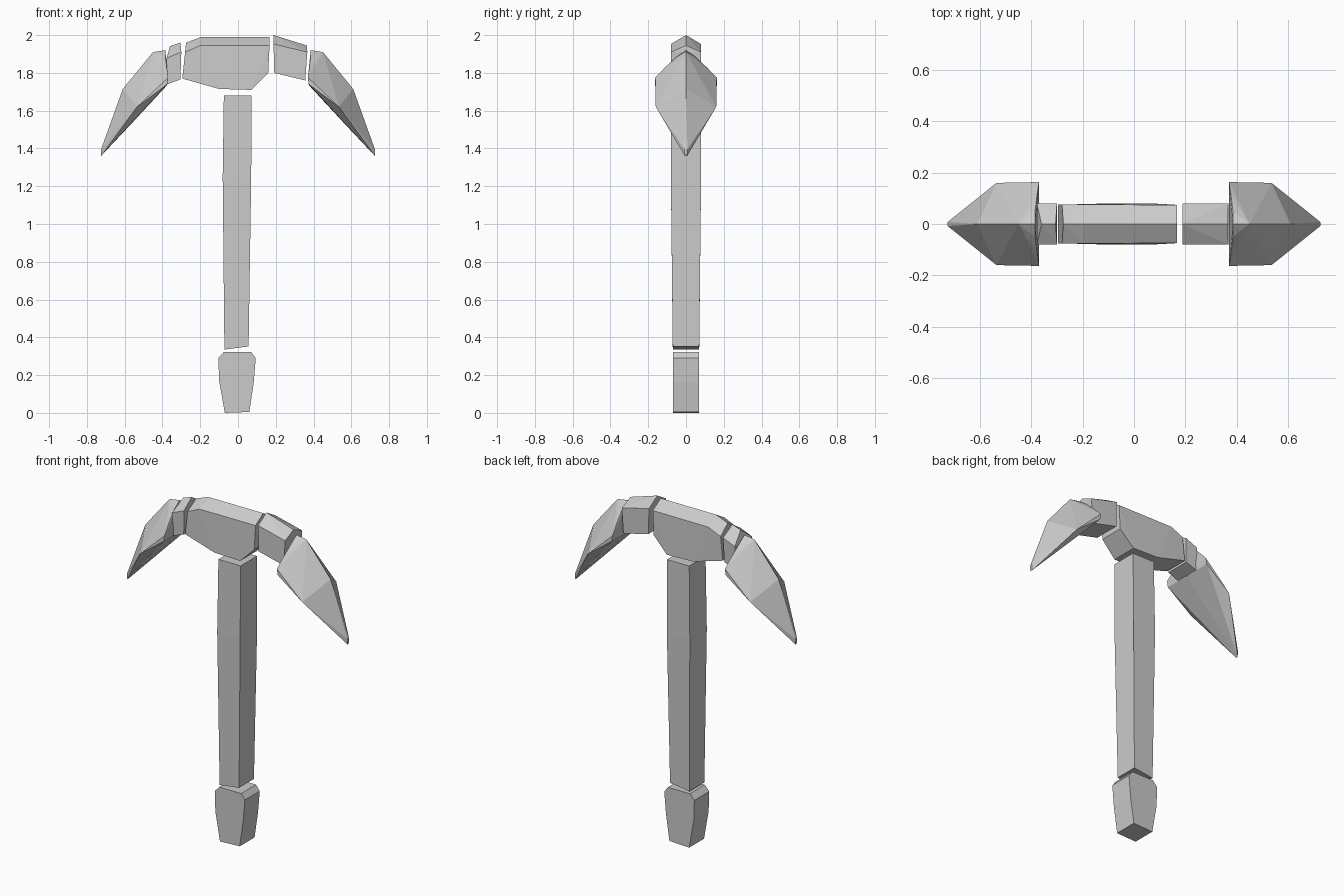
import bpy, bmesh, math


def solid(name, points, sx=1):
    """Convex faceted part from (x, half_width, z) points, mirrored over y; sx=-1 flips it in x."""
    bm = bmesh.new()
    for x, w, z in points:
        for y in ((w, -w) if w else (0,)):
            bm.verts.new((sx * x, y, z))
    res = bmesh.ops.convex_hull(bm, input=bm.verts)
    loose = {g for g in res["geom_interior"] + res["geom_unused"]
             if isinstance(g, bmesh.types.BMVert)}
    bmesh.ops.delete(bm, geom=list(loose), context='VERTS')
    bmesh.ops.dissolve_limit(bm, angle_limit=math.radians(1), verts=bm.verts, edges=bm.edges)
    bmesh.ops.recalc_face_normals(bm, faces=bm.faces)
    mesh = bpy.data.meshes.new(name)
    bm.to_mesh(mesh)
    bm.free()
    obj = bpy.data.objects.new(name, mesh)
    bpy.context.collection.objects.link(obj)
    return obj


# Flared pommel at the foot of the handle
solid("pommel", [(-.07, .07, 0), (.06, .07, .005), (-.1, .07, .17), (.083, .07, .16),
                 (-.104, .07, .29), (.094, .07, .29), (-.075, .07, .322), (.07, .07, .322)])

# Long square handle, slightly thicker near the top
solid("handle", [(-.072, .07, .335), (.056, .07, .352), (-.081, .08, 1.25), (.07, .08, 1.25),
                 (-.075, .077, 1.68), (.071, .077, 1.68)])

# Central head block with a shallow roof ridge
solid("head_block", [(-.275, 0, 1.96), (-.195, 0, 1.99), (.167, 0, 1.99),
                     (-.28, .075, 1.91), (-.2, .076, 1.945), (.167, .074, 1.945),
                     (-.295, .075, 1.77), (-.1, .08, 1.715), (.07, .08, 1.71), (.16, .075, 1.80)])

# Short connecting blocks on either side of the head
solid("right_collar", [(.188, 0, 2.0), (.188, .08, 1.953), (.192, .08, 1.80),
                       (.365, 0, 1.945), (.367, .08, 1.91), (.356, .08, 1.76)])
solid("left_collar", [(-.305, 0, 1.96), (-.30, .08, 1.91), (-.305, .075, 1.765),
                      (-.36, 0, 1.942), (-.378, .08, 1.878), (-.375, .075, 1.74)])

# Broad pointed blades
blade = [(.385, 0, 1.92), (.45, 0, 1.91), (.385, .05, 1.885), (.378, .11, 1.83),
         (.37, .163, 1.775), (.375, .163, 1.74), (.61, 0, 1.715), (.535, .16, 1.62),
         (.375, 0, 1.735), (.565, 0, 1.53), (.725, .008, 1.395), (.725, .006, 1.36)]
solid("right_blade", blade)
solid("left_blade", blade, -1)
